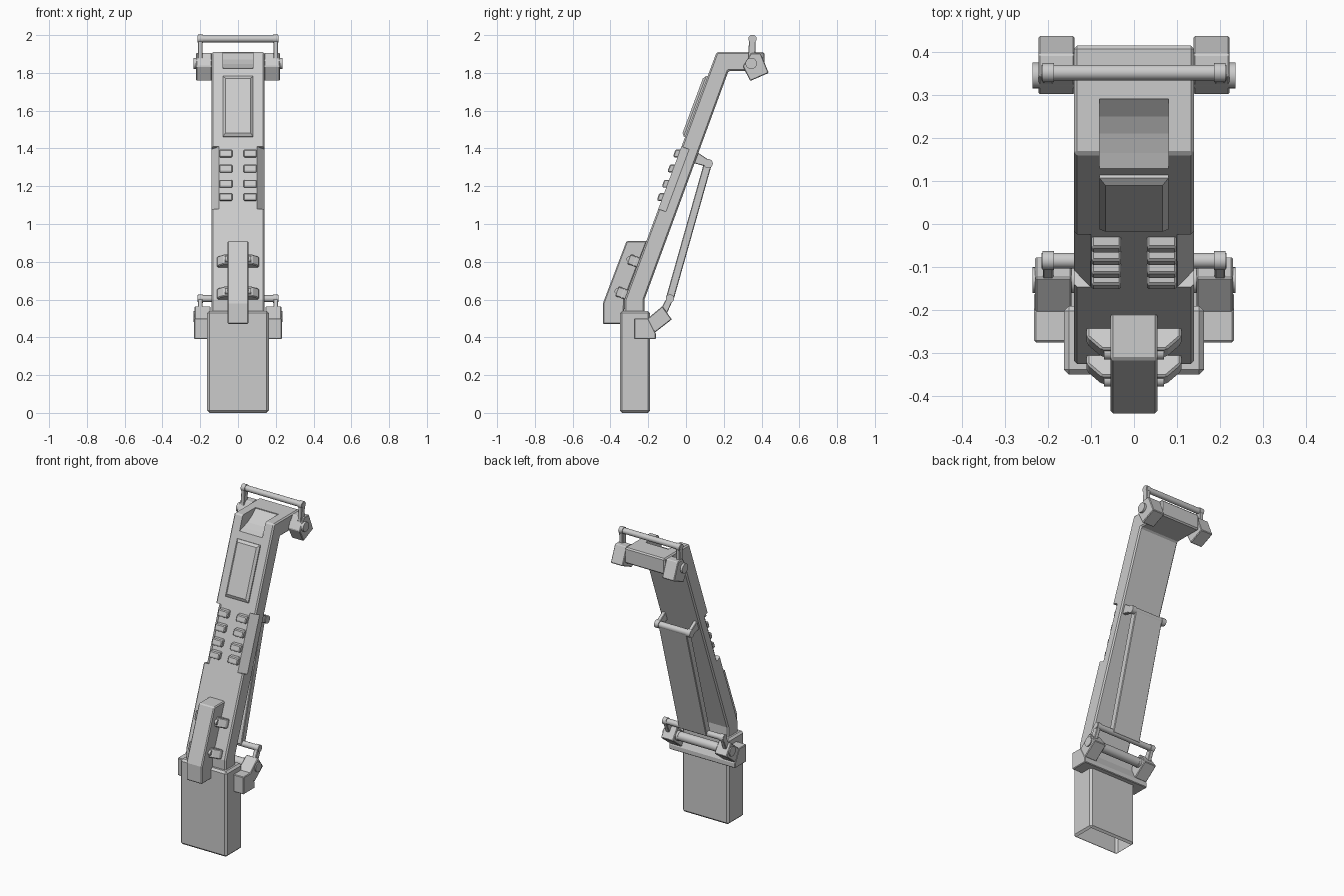
import bpy, bmesh, math
from mathutils import Vector

if "Cube" in bpy.data.objects:
    bpy.data.objects.remove(bpy.data.objects["Cube"])

T = math.atan(0.372)                      # lean of the arm
D = Vector((0, math.sin(T), math.cos(T)))  # along the arm
N = Vector((0, -math.cos(T), math.sin(T)))  # out of its front face
O = Vector((0, -0.325, 0.60))


def front_y(z):
    return -0.325 + 0.372 * (z - 0.60)


def local(x, z, h):
    """Point above the sloped front face at height z, lifted by h."""
    return O + Vector((x, 0, 0)) + D * ((z - 0.60) / math.cos(T)) + N * h


def loft(name, a, b, bevel=0.0):
    """Solid between two matching outlines."""
    bm = bmesh.new()
    va = [bm.verts.new(p) for p in a]
    vb = [bm.verts.new(p) for p in b]
    n = len(a)
    bm.faces.new(va)
    bm.faces.new(vb[::-1])
    for i in range(n):
        bm.faces.new((va[i], vb[i], vb[(i + 1) % n], va[(i + 1) % n]))
    bmesh.ops.recalc_face_normals(bm, faces=bm.faces)
    me = bpy.data.meshes.new(name)
    bm.to_mesh(me)
    bm.free()
    ob = bpy.data.objects.new(name, me)
    bpy.context.collection.objects.link(ob)
    if bevel:
        m = ob.modifiers.new("bevel", 'BEVEL')
        m.width, m.segments, m.limit_method = bevel, 1, 'ANGLE'
    return ob


def prism(name, pts, x0, x1, bevel=0.0):
    """Side profile (y, z) extruded across x."""
    return loft(name, [(x0, y, z) for y, z in pts], [(x1, y, z) for y, z in pts], bevel)


def rod(name, y, z, r, x0, x1):
    """Smooth cylinder along x."""
    bpy.ops.mesh.primitive_cylinder_add(vertices=20, radius=r, depth=abs(x1 - x0),
                                        location=((x0 + x1) / 2, y, z),
                                        rotation=(0, math.pi / 2, 0))
    ob = bpy.context.object
    ob.name = name
    bpy.ops.object.shade_smooth_by_angle(angle=math.radians(35))
    return ob


def bar_profile(p, q, r0, r1):
    """Tapered strap outline in yz between two points."""
    d = (Vector(q) - Vector(p)).normalized()
    s = Vector((-d.y, d.x))
    p, q = Vector(p), Vector(q)
    return [tuple(v) for v in (p + s * r0, p - s * r0, q - s * r1, q + s * r1)]


def apply_mods(ob):
    bpy.context.view_layer.objects.active = ob
    for m in list(ob.modifiers):
        bpy.ops.object.modifier_apply(modifier=m.name)


def cut(ob, cutter):
    m = ob.modifiers.new("cut", 'BOOLEAN')
    m.operation, m.solver, m.object = 'DIFFERENCE', 'EXACT', cutter
    apply_mods(ob)
    bpy.data.objects.remove(cutter)


# base sleeve, open underneath
base = prism("base_sleeve", [(-0.35, 0), (-0.19, 0), (-0.19, 0.54), (-0.35, 0.54)], -0.163, 0.163, 0.012)
apply_mods(base)
bm = bmesh.new()
bm.from_mesh(base.data)
bmesh.ops.delete(bm, geom=[f for f in bm.faces if f.normal.z < -0.9], context='FACES_ONLY')
bm.to_mesh(base.data)
bm.free()

# leaning arm with forward head
arm = prism("arm", [(-0.325, 0.50), (-0.22, 0.50), (-0.22, 0.60), (0.225, 1.81),
                    (0.415, 1.81), (0.415, 1.91), (0.162, 1.91), (-0.325, 0.60)], -0.14, 0.14, 0.008)
apply_mods(arm)
# chamfered recesses on the front corners
for s in (-1, 1):
    tri = ((0.097, 0.004), (0.16, 0.004), (0.16, -0.065))
    cut(arm, loft("recess_cutter", [local(s * x, 1.08, h) for x, h in tri],
                  [local(s * x, 1.41, h) for x, h in tri]))
# window notch at the top of the arm
cut(arm, prism("window_cutter", [(0.10, 1.82), (0.13, 1.822), (0.165, 1.832), (0.21, 1.848),
                                 (0.25, 1.87), (0.29, 1.905), (0.29, 1.95), (0.10, 1.95)], -0.08, 0.08))

# raised front panel with sloping rim
corners = ((-1, 0), (1, 0), (1, 1), (-1, 1))
loft("front_panel", [local(x * 0.08, 1.46 + 0.32 * t, -0.01) for x, t in corners],
     [local(x * 0.08, 1.46 + 0.32 * t, 0.008) for x, t in corners])
loft("front_panel_rim", [local(x * 0.08, 1.46 + 0.32 * t, 0.008) for x, t in corners],
     [local(x * 0.066, 1.476 + 0.288 * t, 0.02) for x, t in corners])

# front block
prism("front_block", [(-0.44, 0.47), (-0.33, 0.47), (-0.325, 0.60), (-0.205, 0.91),
                      (-0.315, 0.91), (-0.44, 0.58)], -0.055, 0.055, 0.006)

for s in (-1, 1):
    # vents
    for z in (1.373, 1.293, 1.213, 1.143):
        y = front_y(z)
        prism("vent", [(y + 0.02, z + 0.021), (y - 0.018, z + 0.021), (y - 0.03, z - 0.012),
                       (y - 0.026, z - 0.021), (y + 0.02, z - 0.021)], s * 0.03, s * 0.099, 0.007)
    # clamps holding the front block
    for z in (0.79, 0.62):
        inner = [(0.05, 0.052), (0.075, 0.052), (0.11, 0.02), (0.11, -0.01), (0.05, -0.01)]
        loft("block_clamp", [local(s * x, z - 0.02, h) for x, h in inner],
             [local(s * x, z + 0.032, h) for x, h in inner], 0.005)
        p = local(0, z + 0.006, 0.05)
        rod("clamp_pin", p.y, p.z, 0.016, s * 0.05, s * 0.07)

    # head hinge blocks
    prism("head_hinge", [(0.30, 1.835), (0.345, 1.905), (0.395, 1.905), (0.438, 1.80), (0.34, 1.757)],
          s * 0.138, s * 0.222, 0.004)
    # base hinge blocks
    prism("base_hinge", [(-0.215, 0.49), (-0.125, 0.565), (-0.075, 0.495), (-0.165, 0.425)],
          s * 0.145, s * 0.23, 0.004)

    # swing levers and hinge pins
    for nm, (py, pz), (by, bz) in (("head", (0.345, 1.85), (0.352, 1.98)),
                                   ("base", (-0.13, 0.51), (-0.085, 0.605))):
        rod(nm + "_hinge_pin", py, pz, 0.03, s * 0.13, s * 0.236)
        prism(nm + "_lever", bar_profile((py, pz), (by, bz), 0.02, 0.017), s * 0.187, s * 0.212, 0.003)
        rod(nm + "_lever_eye", by, bz, 0.022, s * 0.186, s * 0.213)

    # lugs carrying the rear strut
    prism("strut_lug", bar_profile((0.04, 1.355), (0.118, 1.32), 0.032, 0.018), s * 0.098, s * 0.122, 0.003)
    rod("strut_lug_eye", 0.118, 1.32, 0.024, s * 0.096, s * 0.125)

# cross bars
rod("head_bar", 0.352, 1.98, 0.018, -0.215, 0.215)
rod("base_bar", -0.085, 0.605, 0.018, -0.215, 0.215)
rod("base_hinge_axle", -0.13, 0.51, 0.028, -0.15, 0.15)
rod("strut_bar", 0.118, 1.32, 0.02, -0.12, 0.12)

# flange behind the base
prism("base_flange", [(-0.275, 0.39), (-0.16, 0.39), (-0.16, 0.42), (-0.20, 0.50), (-0.275, 0.50)],
      -0.232, 0.232, 0.004)
# rear strut plate
prism("rear_strut", bar_profile((-0.087, 0.60), (0.116, 1.32), 0.021, 0.021), -0.098, 0.098, 0.004)
